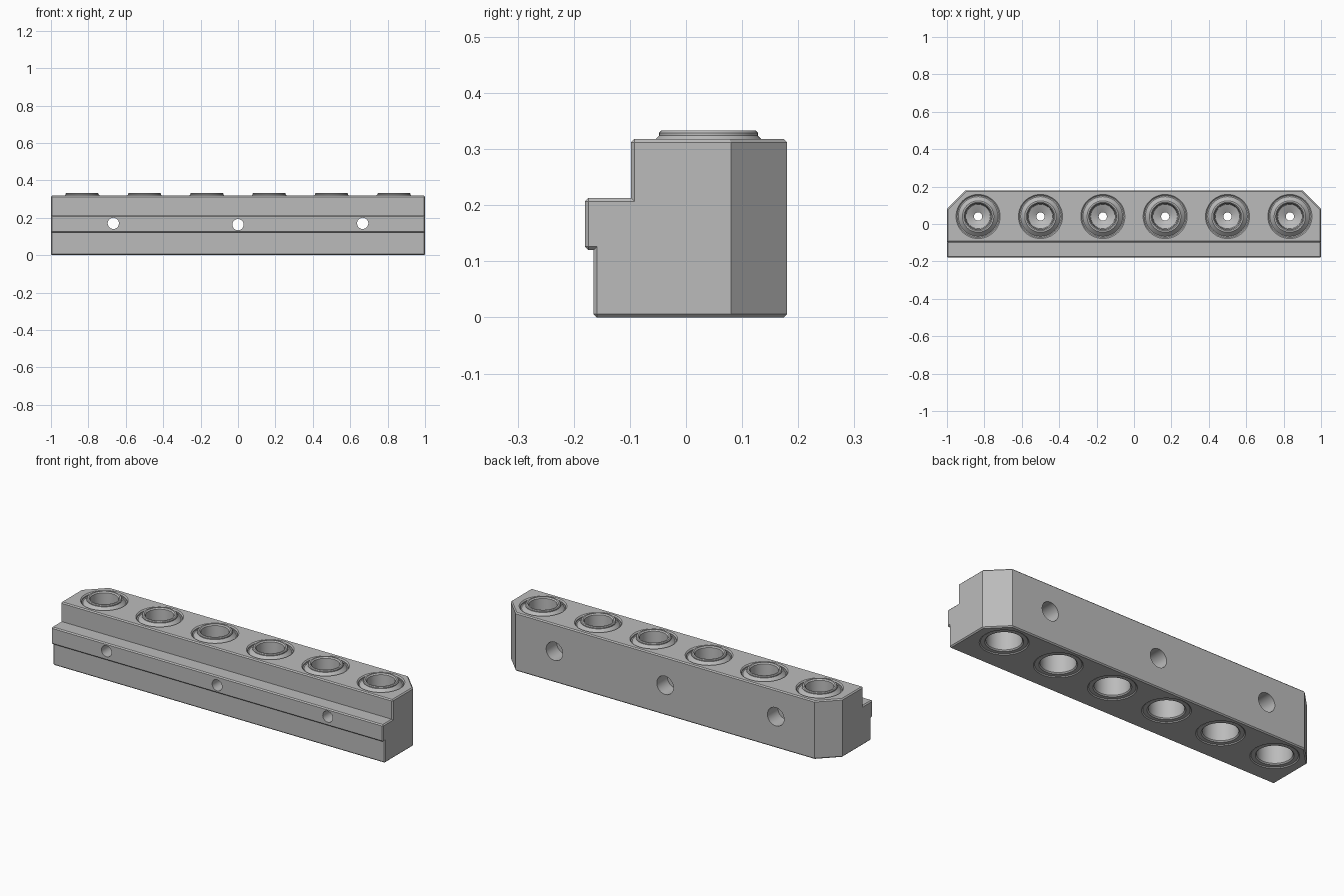
import bpy, bmesh, math
from mathutils import Matrix, Vector

if "Cube" in bpy.data.objects:
    bpy.data.objects.remove(bpy.data.objects["Cube"])

steel = bpy.data.materials.new("plain_grey_steel")
steel.use_nodes = True
grey = (0.5, 0.5, 0.5, 1)
steel.diffuse_color = grey
steel.node_tree.nodes["Principled BSDF"].inputs["Base Color"].default_value = grey

PORT_Y = 0.04
PORTS = [(i - 2.5) / 3 for i in range(6)]
BOLTS = [(-2 / 3, 0.17), (0, 0.163), (2 / 3, 0.17)]


def make_object(name, bm):
    bmesh.ops.recalc_face_normals(bm, faces=bm.faces)
    mesh = bpy.data.meshes.new(name)
    bm.to_mesh(mesh)
    bm.free()
    mesh.materials.append(steel)
    obj = bpy.data.objects.new(name, mesh)
    bpy.context.collection.objects.link(obj)
    return obj


def lathe(bm, profile, matrix, closed=False, sides=48):
    """Spin (radius, height) points about local z; open profiles get end caps."""
    rings = []
    for r, h in profile:
        angles = [2 * math.pi * k / sides for k in range(sides)]
        rings.append([bm.verts.new(matrix @ Vector((r * math.cos(a), r * math.sin(a), h)))
                      for a in angles])
    pairs = list(zip(rings, rings[1:]))
    if closed:
        pairs.append((rings[-1], rings[0]))
    else:
        bm.faces.new(rings[0])
        bm.faces.new(rings[-1])
    for low, high in pairs:
        for k in range(sides):
            n = (k + 1) % sides
            bm.faces.new((low[k], low[n], high[n], high[k]))


def smooth(obj):
    bpy.ops.object.select_all(action='DESELECT')
    obj.select_set(True)
    bpy.context.view_layer.objects.active = obj
    bpy.ops.object.shade_smooth_by_angle(angle=math.radians(25))


# Stepped bar: side profile extruded along x
section = [(-0.165, 0), (0.18, 0), (0.18, 0.318), (-0.098, 0.318),
           (-0.098, 0.213), (-0.18, 0.213), (-0.18, 0.12), (-0.165, 0.12)]
bm = bmesh.new()
start = bm.faces.new([bm.verts.new((-1, y, z)) for y, z in section])
grown = bmesh.ops.extrude_face_region(bm, geom=[start])["geom"]
bmesh.ops.translate(bm, vec=(2, 0, 0),
                    verts=[v for v in grown if isinstance(v, bmesh.types.BMVert)])
bmesh.ops.recalc_face_normals(bm, faces=bm.faces)

# Large corner cuts at the back, then fine chamfers on square outer edges
back = [e for e in bm.edges if all(v.co.y > 0.17 for v in e.verts)
        and abs(e.verts[0].co.x - e.verts[1].co.x) < 0.01
        and abs(e.verts[0].co.z - e.verts[1].co.z) > 0.1]
bmesh.ops.bevel(bm, geom=back, offset=0.1, segments=1, affect='EDGES')
bmesh.ops.recalc_face_normals(bm, faces=bm.faces)
outer = [e for e in bm.edges if e.calc_face_angle_signed(0) > math.radians(60)]
bmesh.ops.bevel(bm, geom=outer, offset=0.006, segments=1, affect='EDGES')
bar = make_object("stepped_bar", bm)

# Cutter for the vertical port seats and the counterbored bolt holes
bm = bmesh.new()
for x in PORTS:
    lathe(bm, [(0.124, -0.006), (0.112, 0.006), (0.112, 0.312), (0.124, 0.324)],
          Matrix.Translation((x, PORT_Y, 0)))
for x, z in BOLTS:
    lathe(bm, [(0.03, -0.25), (0.03, 0.09), (0.05, 0.09), (0.05, 0.25)],
          Matrix.Translation((x, 0, z)) @ Matrix.Rotation(-math.pi / 2, 4, 'X'))
cutter = make_object("hole_cutter", bm)
cutter.hide_render = True

cut = bar.modifiers.new("holes", 'BOOLEAN')
cut.operation = 'DIFFERENCE'
cut.solver = 'EXACT'
cut.object = cutter
bpy.ops.object.select_all(action='DESELECT')
bar.select_set(True)
bpy.context.view_layer.objects.active = bar
bpy.ops.object.modifier_apply(modifier=cut.name)
bpy.data.objects.remove(cutter)
smooth(bar)

# Flanged port sleeves: raised rim, upper cup, narrow throat, wide lower bore
sleeve = [(0.112, 0.004), (0.112, 0.306), (0.106, 0.306), (0.088, 0.324),
          (0.088, 0.329), (0.084, 0.333), (0.076, 0.333), (0.07, 0.327),
          (0.065, 0.2), (0.04, 0.19), (0.022, 0.18), (0.022, 0.165),
          (0.086, 0.165), (0.086, 0.01), (0.092, 0.004)]
for n, x in enumerate(PORTS):
    bm = bmesh.new()
    lathe(bm, sleeve, Matrix.Translation((x, PORT_Y, 0)), closed=True)
    smooth(make_object(f"port_sleeve_{n + 1}", bm))
